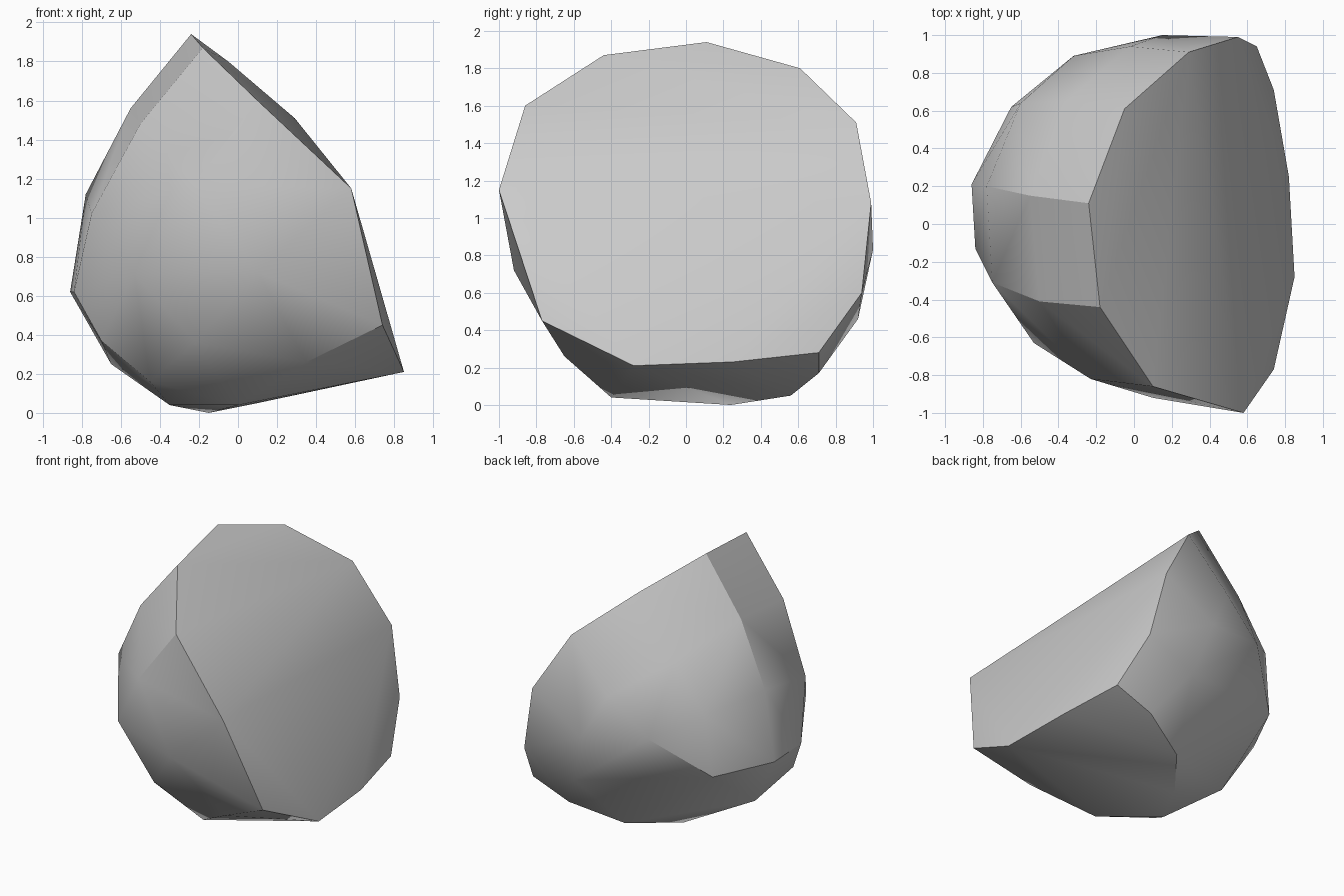
import bpy
import bmesh
import math

default_cube = bpy.data.objects.get("Cube")
if default_cube:
    bpy.data.objects.remove(default_cube, do_unlink=True)


def make_material(name, colour):
    material = bpy.data.materials.new(name)
    material.use_nodes = True
    material.diffuse_color = colour
    shader = next(n for n in material.node_tree.nodes if n.type == "BSDF_PRINCIPLED")
    shader.inputs["Base Color"].default_value = colour
    return material


def make_boulder(name, corner_groups, material, smooth_angle):
    """Stretch a convex stone skin over the given corner points."""
    bm = bmesh.new()
    for group in corner_groups:
        for corner in group:
            bm.verts.new(corner)
    hull = bmesh.ops.convex_hull(bm, input=bm.verts)
    unused = {v for v in hull["geom_interior"] + hull["geom_unused"]
              if isinstance(v, bmesh.types.BMVert)}
    bmesh.ops.delete(bm, geom=list(unused), context="VERTS")
    bmesh.ops.recalc_face_normals(bm, faces=bm.faces)
    mesh = bpy.data.meshes.new(name)
    bm.to_mesh(mesh)
    bm.free()
    mesh.materials.append(material)
    boulder = bpy.data.objects.new(name, mesh)
    bpy.context.collection.objects.link(boulder)
    bpy.ops.object.select_all(action="DESELECT")
    boulder.select_set(True)
    bpy.context.view_layer.objects.active = boulder
    bpy.ops.object.shade_smooth_by_angle(angle=math.radians(smooth_angle))
    return boulder


# Rim around the broad split face
split_rim = [
    (-.24, .11, 1.94), (-.05, .61, 1.8), (.29, .91, 1.51), (.55, .99, 1.08),
    (.65, .94, .6), (.74, .71, .28), (.82, .25, .23), (.85, -.28, .21),
    (.74, -.77, .45), (.58, -1, 1.15), (.1, -.86, 1.6), (-.18, -.44, 1.87),
]

# Rounded outer side, from the front round to the back
rounded_side = [
    (.1, -.92, .72), (-.22, -.66, .36), (-.23, -.82, 1.17), (-.53, -.63, .71),
    (-.5, -.41, 1.48), (-.75, -.31, 1.02), (-.84, -.13, .62),
    (-.55, .15, 1.56), (-.78, .2, 1.12), (-.86, .21, .62),
    (-.36, .65, 1.39), (-.6, .64, 1.05), (-.65, .62, .61),
    (-.32, .89, .9), (-.02, .94, 1.15), (.15, 1, .83), (.26, .92, .46),
]

# Underside
underside = [
    (.35, -.65, .26), (0, -.4, .04), (-.45, -.32, .16), (-.7, -.24, .37),
    (-.65, .13, .25), (-.35, -.12, .04), (-.15, .24, 0),
    (.1, .56, .05), (.45, .71, .17),
]

stone = make_material("grey stone", (.6, .6, .6, 1))
make_boulder("boulder", (split_rim, rounded_side, underside), stone, 30)
